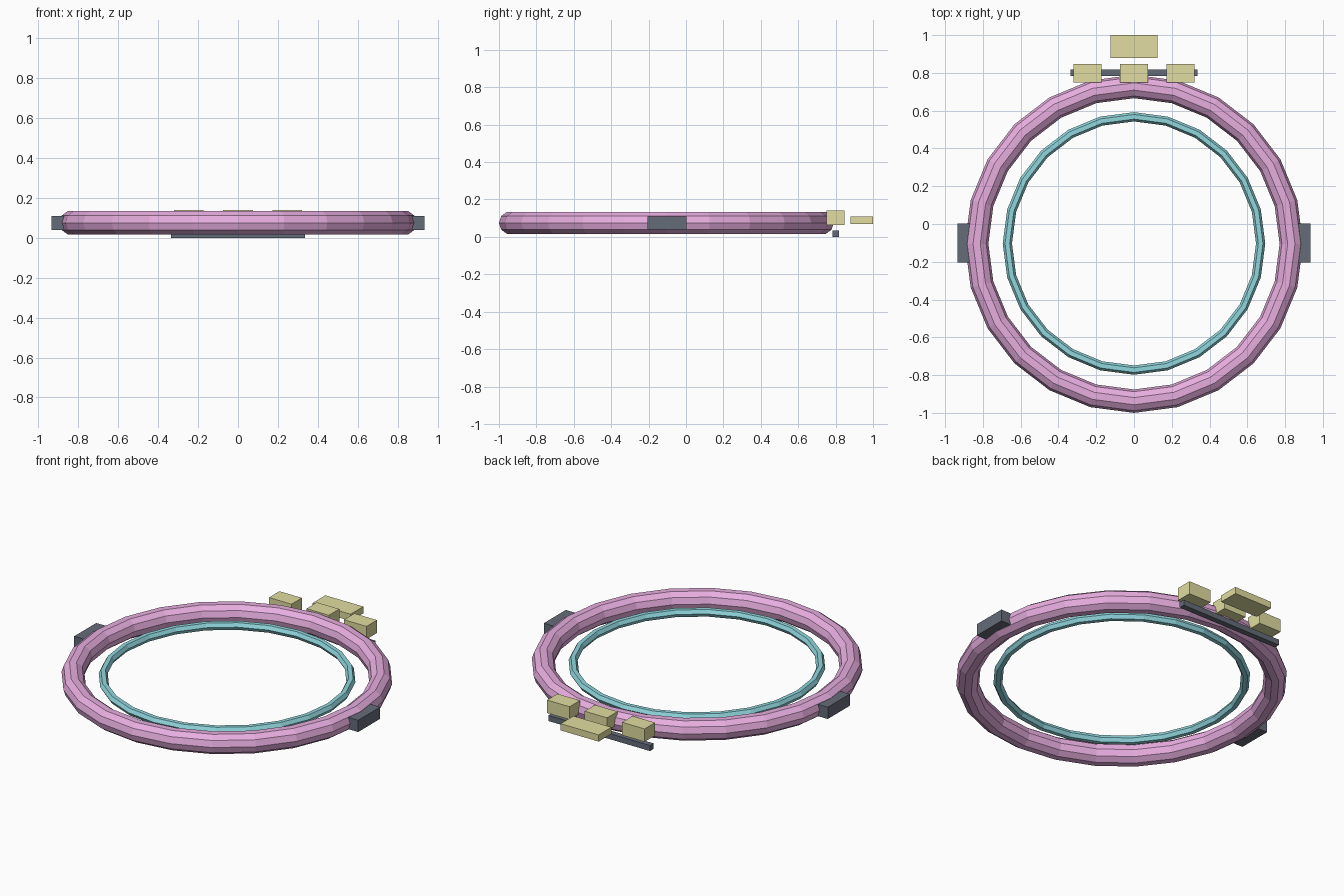
import bpy

if "Cube" in bpy.data.objects:
    bpy.data.objects.remove(bpy.data.objects["Cube"])


def material(name, color):
    m = bpy.data.materials.new(name)
    m.diffuse_color = (*color, 1)
    m.use_nodes = True
    m.node_tree.nodes["Principled BSDF"].inputs["Base Color"].default_value = m.diffuse_color
    return m


PINK = material("pink", (0.80, 0.42, 0.74))
CYAN = material("cyan", (0.28, 0.68, 0.73))
SLATE = material("slate", (0.13, 0.15, 0.19))
SAND = material("sand", (0.75, 0.72, 0.35))


def ring(name, outer, inner, center, sides, mat):
    bpy.ops.mesh.primitive_torus_add(
        major_segments=24, minor_segments=sides, location=center,
        major_radius=(outer + inner) / 2, minor_radius=(outer - inner) / 2)
    obj = bpy.context.object
    obj.name = name
    obj.data.materials.append(mat)


def box(name, x, y, z, mat):
    spans = (x, y, z)
    bpy.ops.mesh.primitive_cube_add(size=1, location=[(a + b) / 2 for a, b in spans])
    obj = bpy.context.object
    obj.name = name
    obj.scale = [b - a for a, b in spans]
    bpy.ops.object.transform_apply(location=False, rotation=False, scale=True)
    obj.data.materials.append(mat)


# Thick outer ring and thin inner ring
ring("outer_ring", 0.895, 0.771, (0, -0.105, 0.075), 10, PINK)
ring("inner_ring", 0.695, 0.646, (0, -0.103, 0.075), 6, CYAN)

# Side blocks, half sunk into the outer ring
for side, x in (("left", (-0.935, -0.835)), ("right", (0.835, 0.935))):
    box(side + "_side_block", x, (-0.205, 0.002), (0.04, 0.11), SLATE)

# Low bar behind the ring
box("rear_bar", (-0.335, 0.335), (0.783, 0.817), (0, 0.033), SLATE)

# Row of three small blocks and one wider block at the back
for name, cx in (("left", -0.247), ("middle", 0), ("right", 0.247)):
    box(name + "_small_block", (cx - 0.074, cx + 0.074), (0.75, 0.848), (0.063, 0.14), SAND)
box("wide_rear_block", (-0.125, 0.125), (0.88, 1.0), (0.07, 0.11), SAND)
